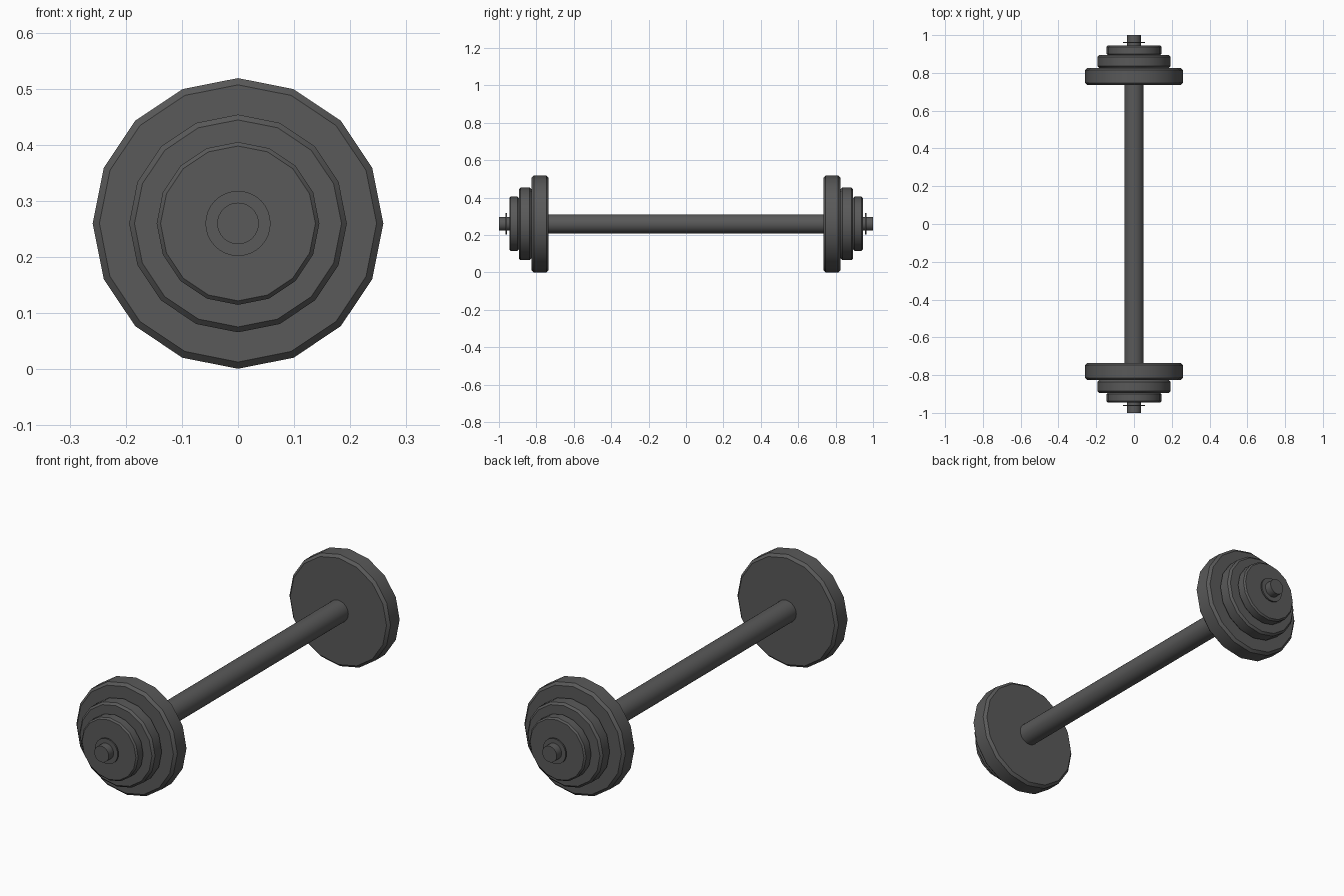
import bpy, bmesh, math

if "Cube" in bpy.data.objects:
    bpy.data.objects.remove(bpy.data.objects["Cube"])

CZ = 0.26  # height of the bar axis

mat = bpy.data.materials.new("dark grey iron")
mat.diffuse_color = (0.1, 0.1, 0.1, 1)
mat.use_nodes = True
mat.node_tree.nodes["Principled BSDF"].inputs["Base Color"].default_value = mat.diffuse_color


def lathe(name, profile, sides):
    """Spin a (y, radius) profile about the bar axis and cap both ends."""
    bm = bmesh.new()
    rings = []
    for y, r in profile:
        ring = []
        for i in range(sides):
            a = 2 * math.pi * i / sides
            ring.append(bm.verts.new((r * math.sin(a), y, r * math.cos(a))))
        rings.append(ring)
    for a, b in zip(rings, rings[1:]):
        for i in range(sides):
            j = (i + 1) % sides
            bm.faces.new((a[i], a[j], b[j], b[i]))
    bm.faces.new(rings[0])
    bm.faces.new(rings[-1])
    bmesh.ops.recalc_face_normals(bm, faces=bm.faces)
    me = bpy.data.meshes.new(name)
    bm.to_mesh(me)
    bm.free()
    me.materials.append(mat)
    ob = bpy.data.objects.new(name, me)
    bpy.context.collection.objects.link(ob)
    ob.location.z = CZ
    bpy.ops.object.select_all(action='DESELECT')
    ob.select_set(True)
    bpy.context.view_layer.objects.active = ob
    bpy.ops.object.shade_smooth_by_angle(angle=math.radians(40))
    return ob


def plate(name, s, y0, y1, r, bevel):
    """Sixteen-sided weight plate with bevelled rims."""
    lathe(name, [(s * y0, r - bevel), (s * (y0 + bevel), r),
                 (s * (y1 - bevel), r), (s * y1, r - bevel)], 16)


# Handle bar and the thinner sleeve running out to both ends
lathe("handle_bar", [(-0.74, 0.051), (0.74, 0.051)], 32)

for side, s in (("front", -1), ("back", 1)):
    lathe(side + "_sleeve", [(s * 0.73, 0.037), (s, 0.037)], 32)
    plate(side + "_large_plate", s, 0.735, 0.826, 0.259, 0.012)
    plate(side + "_medium_plate", s, 0.826, 0.894, 0.194, 0.0095)
    plate(side + "_small_plate", s, 0.894, 0.945, 0.145, 0.007)
    # Thin locking collar
    lathe(side + "_collar", [(s * 0.957, 0.058), (s * 0.964, 0.058)], 32)
